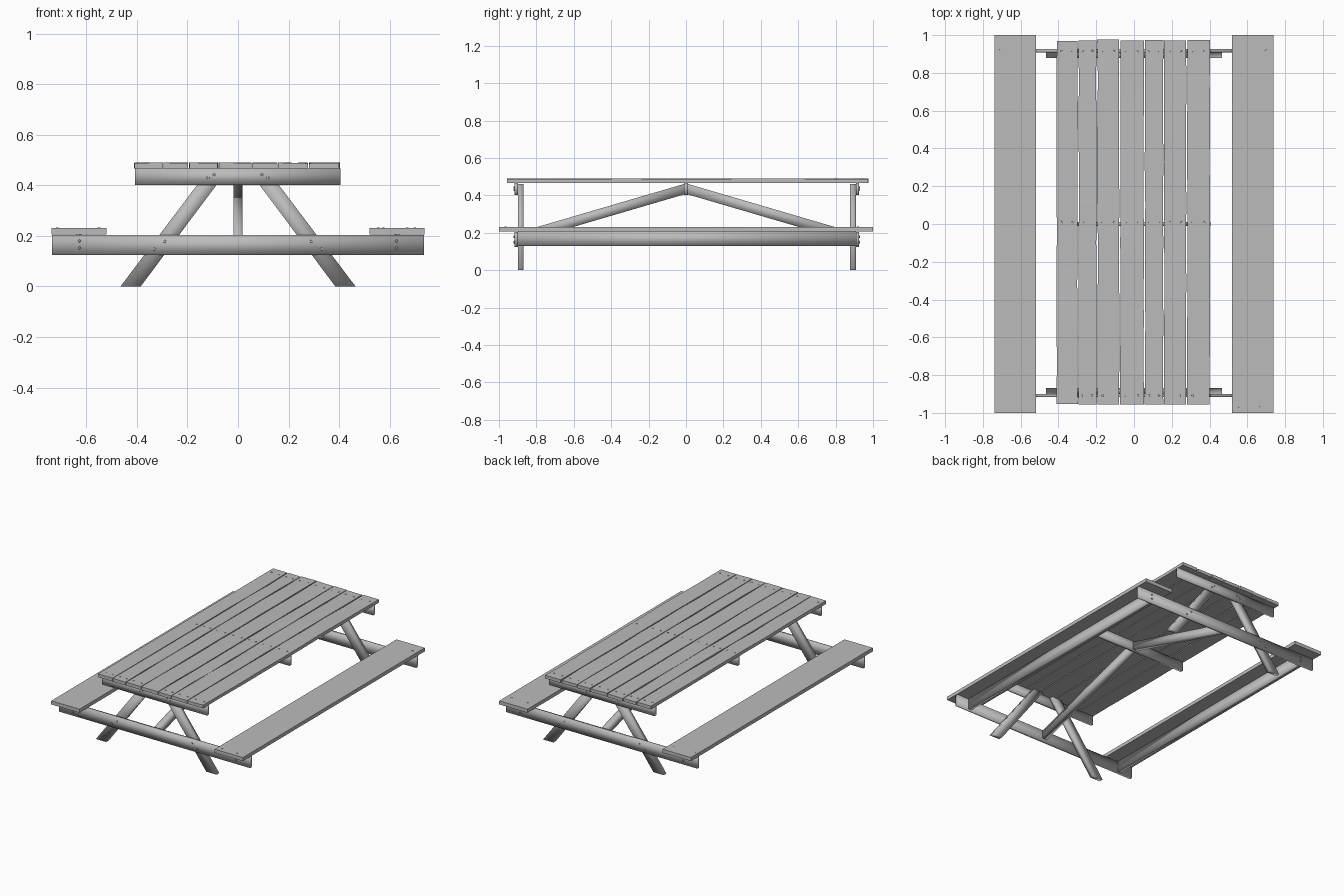
import bpy, bmesh, math, random
from mathutils import Vector, Matrix

random.seed(4)
cube = bpy.data.objects.get("Cube")
if cube:
    bpy.data.objects.remove(cube)

wood = bpy.data.materials.new("grey_wood")
wood.use_nodes = True
GREY = (0.5, 0.5, 0.5, 1)
wood.diffuse_color = GREY
wood.node_tree.nodes["Principled BSDF"].inputs["Base Color"].default_value = GREY


def finish(name, bm, smooth=False):
    """Turn a bmesh into a named object with the wood material."""
    bmesh.ops.recalc_face_normals(bm, faces=bm.faces)
    mesh = bpy.data.meshes.new(name)
    bm.to_mesh(mesh)
    bm.free()
    mesh.materials.append(wood)
    for poly in mesh.polygons:
        poly.use_smooth = smooth
    obj = bpy.data.objects.new(name, mesh)
    bpy.context.collection.objects.link(obj)
    return obj


def prism(name, profile, step, smooth=False):
    """Extrude a closed 3D profile along the step vector."""
    bm = bmesh.new()
    face = bm.faces.new([bm.verts.new(p) for p in profile])
    out = bmesh.ops.extrude_face_region(bm, geom=[face])
    verts = [v for v in out["geom"] if isinstance(v, bmesh.types.BMVert)]
    bmesh.ops.translate(bm, vec=Vector(step), verts=verts)
    return finish(name, bm, smooth)


def box(name, x, y, z, smooth=False):
    profile = [(x[0], y[0], z[0]), (x[1], y[0], z[0]),
               (x[1], y[0], z[1]), (x[0], y[0], z[1])]
    return prism(name, profile, (0, y[1] - y[0], 0), smooth)


def plank(name, x, y, z, cuts=9):
    """Weathered board: a box cut along its length, with uneven edges."""
    bm = bmesh.new()
    rings = []
    for i in range(cuts + 1):
        yy = y[0] + (y[1] - y[0]) * i / cuts
        a = x[0] + random.uniform(0, 0.004)
        b = x[1] - random.uniform(0, 0.004)
        tops = [z[1] - random.uniform(0, 0.003) for _ in range(2)]
        rings.append([bm.verts.new(p) for p in
                      ((a, yy, z[0]), (b, yy, z[0]), (b, yy, tops[0]), (a, yy, tops[1]))])
    for r, s in zip(rings, rings[1:]):
        for k in range(4):
            n = (k + 1) % 4
            bm.faces.new((r[k], r[n], s[n], s[k]))
    bm.faces.new(rings[0])
    bm.faces.new(rings[-1])
    obj = finish(name, bm)
    bpy.context.view_layer.objects.active = obj
    obj.select_set(True)
    bpy.ops.object.shade_smooth_by_angle(angle=math.radians(30))
    obj.select_set(False)


def nails(name, points, turn=Matrix.Identity(4)):
    """Small round nail heads gathered in one object."""
    bm = bmesh.new()
    for p in points:
        bmesh.ops.create_cone(bm, cap_ends=True, segments=8, radius1=0.006, radius2=0.005,
                              depth=0.006, matrix=Matrix.Translation(p) @ turn)
    finish(name, bm)


TOP = 0.49
UNDER = 0.466
FRONT, BACK = -0.908, 0.917

# Table top boards
edges = [-0.413, -0.296, -0.196, -0.076, 0.055, 0.157, 0.279, 0.405]
heads = []
for i, (a, b) in enumerate(zip(edges, edges[1:])):
    plank(f"top_board_{i + 1}", (a + 0.001, b - 0.001),
          (-0.953 - random.uniform(0, 0.004), 0.968 + random.uniform(0, 0.008)), (UNDER, TOP))
    for y in (FRONT, 0.01, BACK):
        for t in (0.25, 0.75):
            heads.append((a + (b - a) * t, y, TOP - 0.002))
nails("top_nails", heads)

# Middle cleat under the top
box("middle_cleat", (-0.405, 0.405), (-0.011, 0.011), (0.402, UNDER), True)

# End frames: cleat, seat beam and two splayed legs each
for end, y, inward in (("front", FRONT, 1), ("back", BACK, -1)):
    span = (y - 0.009, y + 0.009)
    box(f"{end}_cleat", (-0.407, 0.405), span, (0.402, UNDER), True)
    box(f"{end}_seat_beam", (-0.736, 0.736), span, (0.125, 0.204), True)
    for side, s in (("left", 1), ("right", -1)):
        inner = y + inward * 0.009
        foot, head, h = (0.385, 0.465), (0.040, 0.116), 0.462
        prism(f"{end}_{side}_leg",
              [(s * foot[0], inner, 0), (s * foot[1], inner, 0),
               (s * head[1], inner, h), (s * head[0], inner, h)],
              (0, inward * 0.030, 0), True)

    # Diagonal brace from the middle of the top down to the seat beam
    tip = y + inward * 0.009
    drop = 0.293 * abs(tip)
    prism(f"{end}_brace",
          [(-0.018, 0, 0.408), (-0.018, 0, 0.464),
           (-0.018, tip, 0.464 - drop), (-0.018, tip, 0.408 - drop)],
          (0.036, 0, 0), True)

    # Nails on the outer face of the frame
    face_y = y - inward * 0.010
    points = [(s * x, face_y, z) for s in (-1, 1)
              for x, z in ((0.627, 0.18), (0.627, 0.152), (0.29, 0.178),
                           (0.33, 0.148), (0.095, 0.442), (0.118, 0.43))]
    nails(f"{end}_frame_nails", points, Matrix.Rotation(inward * math.pi / 2, 4, "X"))

# Benches with a stiffening rail below each
for side, s in (("left", 1), ("right", -1)):
    box(f"{side}_bench_seat", sorted((s * 0.52, s * 0.738)), (-1, 1), (0.206, 0.231))
    box(f"{side}_bench_rail", (s * 0.63 - 0.011, s * 0.63 + 0.011),
        (FRONT + 0.009, BACK - 0.009), (0.130, 0.206), True)
nails("bench_nails", [(x, y, 0.230) for x, y in
                      ((-0.715, 0.92), (-0.55, 0.92), (0.575, 0.92), (0.70, 0.92),
                       (0.555, -0.965), (0.67, -0.965))])
